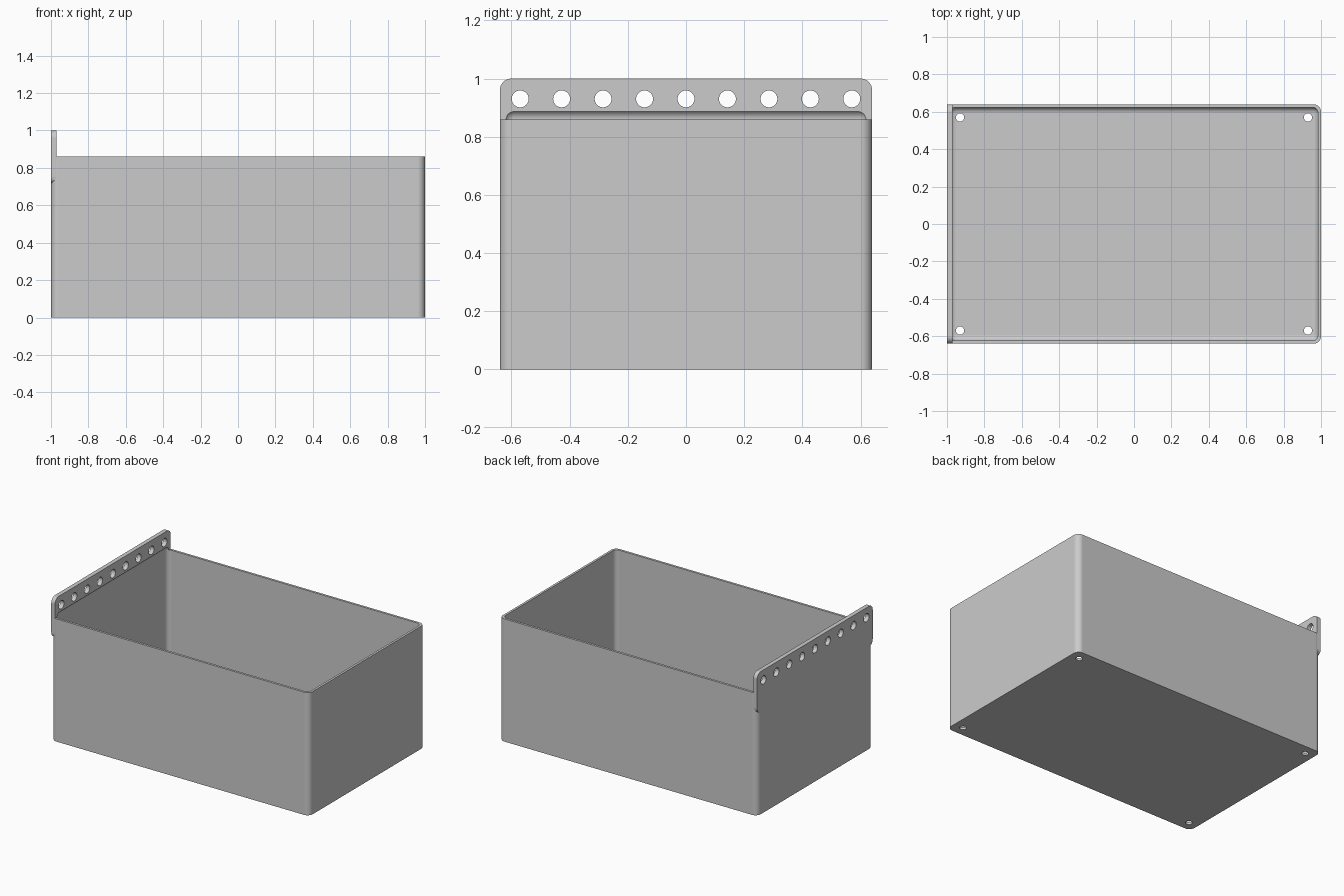
import bpy, bmesh
from mathutils import Matrix, Vector

cube = bpy.data.objects.get("Cube")
if cube:
    bpy.data.objects.remove(cube, do_unlink=True)

WALL, FILLET, CORNER = 0.016, 0.032, 0.04
HALF_Y, RIM = 0.64, 0.86
PLATE_X = -0.97

grey = bpy.data.materials.new("light grey plastic")
grey.use_nodes = True
colour = (0.6, 0.6, 0.6, 1)
grey.diffuse_color = colour
grey.node_tree.nodes["Principled BSDF"].inputs["Base Color"].default_value = colour


def add_object(name, bm):
    mesh = bpy.data.meshes.new(name)
    bm.to_mesh(mesh)
    bm.free()
    mesh.materials.append(grey)
    obj = bpy.data.objects.new(name, mesh)
    bpy.context.collection.objects.link(obj)
    return obj


def rounded_box(name, low, high, radius, axes):
    """Box whose edges parallel to the given axes are rounded."""
    low, high = Vector(low), Vector(high)
    bm = bmesh.new()
    bmesh.ops.create_cube(bm, size=1)
    for v in bm.verts:
        v.co = (low + high) / 2 + v.co * (high - low)
    edges = [e for e in bm.edges
             if any(abs((e.verts[0].co - e.verts[1].co)[a]) > 1e-4 for a in axes)]
    bmesh.ops.bevel(bm, geom=edges, offset=radius, segments=8,
                    profile=0.5, affect='EDGES')
    return add_object(name, bm)


def drill(name, centres, radius, axis):
    """Row of cylinders used to cut round holes."""
    bm = bmesh.new()
    turn = Matrix.Rotation(1.5707963, 4, 'Y') if axis == 'X' else Matrix()
    for c in centres:
        bmesh.ops.create_cone(bm, cap_ends=True, segments=32, radius1=radius,
                              radius2=radius, depth=0.1,
                              matrix=Matrix.Translation(c) @ turn)
    return add_object(name, bm)


def combine(target, tool, operation):
    mod = target.modifiers.new(tool.name, 'BOOLEAN')
    mod.operation, mod.solver, mod.object = operation, 'EXACT', tool
    tool.hide_render = True
    bpy.context.view_layer.objects.active = target
    bpy.ops.object.modifier_apply(modifier=mod.name)
    bpy.data.objects.remove(tool, do_unlink=True)


# Outer body with rounded upright corners, and the hanging plate on one end
bin_body = rounded_box("storage_bin", (-1, -HALF_Y, 0), (1, HALF_Y, RIM), CORNER, [2])
plate = rounded_box("hanging_plate", (-1, -HALF_Y, 0.715), (PLATE_X, HALF_Y, 1),
                    CORNER, [0])
combine(bin_body, plate, 'UNION')

# Hollow with filleted edges, which also undercuts the plate
inner_x, inner_y = 1 - WALL, HALF_Y - WALL
cavity = rounded_box("cavity_cutter", (-inner_x, -inner_y, WALL),
                     (inner_x, inner_y, RIM + FILLET), FILLET, [0, 1, 2])
combine(bin_body, cavity, 'DIFFERENCE')

# Mounting holes along the plate and drain holes in the floor corners
plate_holes = drill("plate_hole_cutter",
                    [(-0.985, (i - 4) * 0.1425, 0.93) for i in range(9)], 0.029, 'X')
combine(bin_body, plate_holes, 'DIFFERENCE')
floor_holes = drill("floor_hole_cutter",
                    [(x, y, 0) for x in (-0.93, 0.93) for y in (-0.57, 0.57)],
                    0.022, 'Z')
combine(bin_body, floor_holes, 'DIFFERENCE')

# Smooth fillets, crisp edges
bpy.ops.object.select_all(action='DESELECT')
bin_body.select_set(True)
bpy.context.view_layer.objects.active = bin_body
bpy.ops.object.shade_smooth_by_angle()
weighted = bin_body.modifiers.new("flat_face_normals", 'WEIGHTED_NORMAL')
weighted.keep_sharp = True
